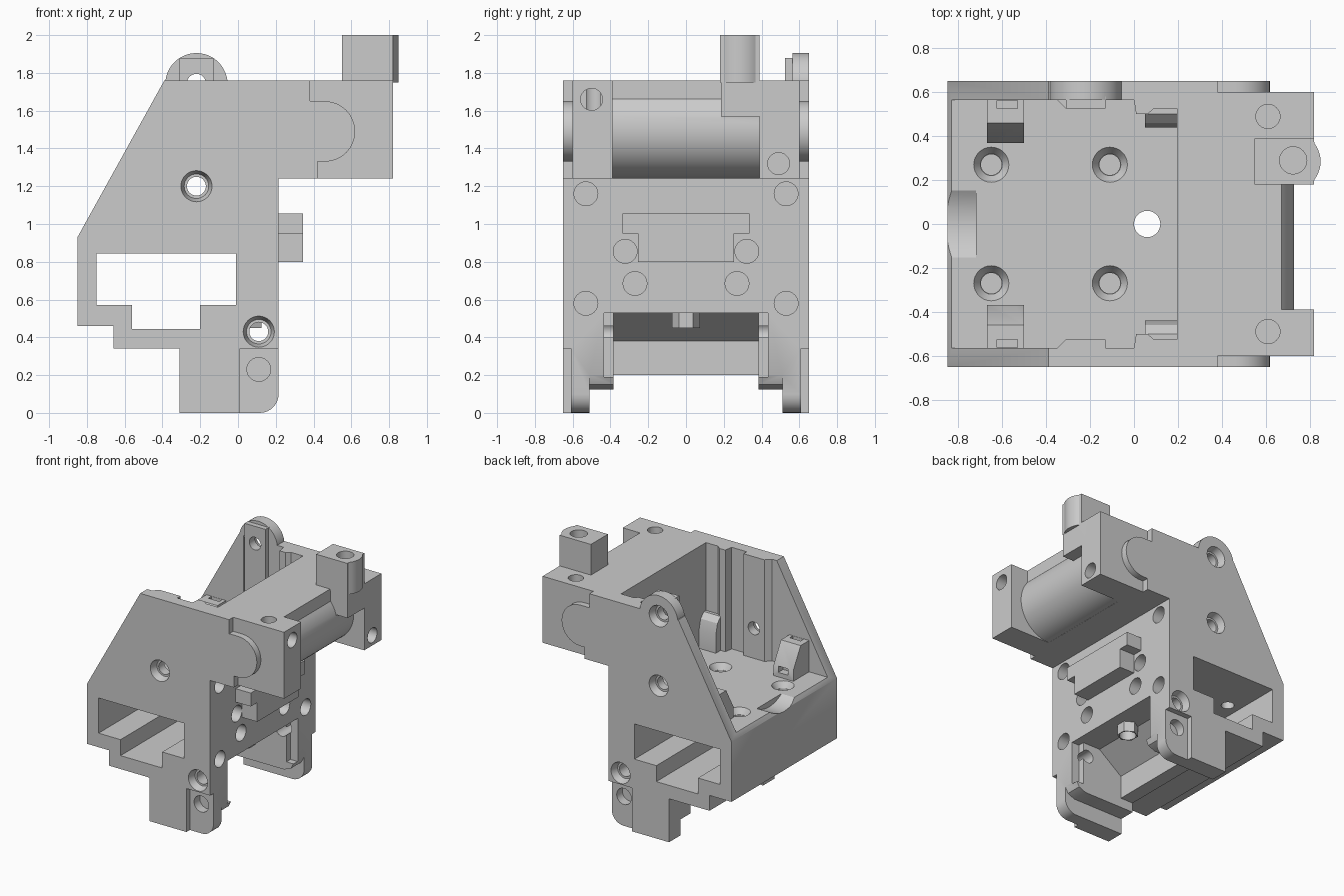
import bpy, bmesh, math
from mathutils import Vector, Matrix

cube = bpy.data.objects.get("Cube")
if cube:
    bpy.data.objects.remove(cube, do_unlink=True)

grey = bpy.data.materials.new("plain grey")
grey.use_nodes = True
grey.diffuse_color = (0.6, 0.6, 0.6, 1)
grey.node_tree.nodes["Principled BSDF"].inputs["Base Color"].default_value = (0.6, 0.6, 0.6, 1)

AXES = {"x": lambda p, t: (t, p[0], p[1]),
        "y": lambda p, t: (p[0], t, p[1]),
        "z": lambda p, t: (p[0], p[1], t)}


def volume(mesh):
    bm = bmesh.new()
    bm.from_mesh(mesh)
    v = bm.calc_volume(signed=True)
    bm.free()
    return v


def finish(name, bm):
    """Turn a consistently wound solid outward and link it."""
    if bm.calc_volume(signed=True) < 0:
        bmesh.ops.reverse_faces(bm, faces=bm.faces)
    mesh = bpy.data.meshes.new(name)
    bm.to_mesh(mesh)
    bm.free()
    mesh.materials.append(grey)
    ob = bpy.data.objects.new(name, mesh)
    bpy.context.scene.collection.objects.link(ob)
    return ob


def prism(name, pts, axis, a, b):
    """Extrude a 2D outline along an axis from a to b."""
    bm = bmesh.new()
    lo, hi = ([bm.verts.new(AXES[axis](p, t)) for p in pts] for t in (a, b))
    bm.faces.new(lo[::-1])
    bm.faces.new(hi)
    for i in range(len(pts)):
        j = (i + 1) % len(pts)
        bm.faces.new((lo[i], lo[j], hi[j], hi[i]))
    return finish(name, bm)


def box(name, x, y, z):
    return prism(name, [(x[0], y[0]), (x[1], y[0]), (x[1], y[1]), (x[0], y[1])], "z", *z)


def cone(name, start, end, r1, r2, sides=32):
    start, end = Vector(start), Vector(end)
    d = end - start
    bm = bmesh.new()
    bmesh.ops.create_cone(bm, cap_ends=True, segments=sides, radius1=r1, radius2=r2, depth=d.length,
                          matrix=Matrix.Translation((start + end) / 2) @ d.to_track_quat("Z", "Y").to_matrix().to_4x4())
    return finish(name, bm)


def arc(cx, cy, r, a, b, n=16):
    return [(cx + r * math.cos(math.radians(a + (b - a) * i / n)),
             cy + r * math.sin(math.radians(a + (b - a) * i / n))) for i in range(n + 1)]


def combine(tool, op):
    """Apply a boolean to the body, taking the first solver with a sound volume."""
    old, extra = volume(body.data), volume(tool.data)
    low, high = (old - extra, old) if op == "DIFFERENCE" else (old, old + extra)
    low = max(low, old * 0.4)
    for solver in ("MANIFOLD", "EXACT", "FLOAT"):
        mod = body.modifiers.new("join", "BOOLEAN")
        mod.operation, mod.solver, mod.object = op, solver, tool
        dg = bpy.context.evaluated_depsgraph_get()
        mesh = bpy.data.meshes.new_from_object(body.evaluated_get(dg))
        body.modifiers.clear()
        new = volume(mesh)
        if low - 1e-4 <= new <= high + 1e-4 and abs(new - old) > 1e-7:
            body.data = mesh
            break
    bpy.data.objects.remove(tool, do_unlink=True)


def cut(tool):
    combine(tool, "DIFFERENCE")


def add(tool):
    combine(tool, "UNION")


def span(s, a, b):
    """A y range on side s, in ascending order."""
    return sorted((s * a, s * b))


# Main body side outline
W = 0.652
body = prism("carriage_body", [(-.85, .46), (-.85, .93), (-.39, 1.76), (.82, 1.76), (.82, 1.24),
             (.215, 1.24)] + arc(.115, .1, .1, 0, -90, 8) + [(-.31, 0), (-.31, .34), (-.66, .34), (-.66, .46)],
             "y", -W, W)

# Open upper bay with ribbed walls
half = [(-1, .565), (-.35, .565), (-.31, .525), (-.13, .525), (-.13, .565), (0, .565),
        (.01, .5), (.06, .5), (.09, .525), (.195, .525)]
cut(prism("bay", half + [(x, -y) for x, y in reversed(half)], "z", .965, 2.2))

# Stepped tunnel across the base
cut(prism("tunnel", [(-.75, .57), (-.75, .845), (-.01, .845), (-.01, .57), (-.2, .57),
                     (-.2, .445), (-.56, .445), (-.56, .57)], "y", -1, 1))

# Space between the legs
cut(prism("leg_gap", [(.3, .53), (0, .53), (-.2, .38), (-.2, .2), (-.4, .2), (-.4, -.1), (.3, -.1)],
          "y", -.385, .385))
for s in (-1, 1):
    cut(prism("inner_leg", [(-.4, -.1), (-.4, .125), (.13, .125), (.19, .15), (.225, .22), (.3, .22), (.3, -.1)],
              "y", *span(s, .38, .51)))
    cut(box("leg_rebate", (.15, .3), span(s, .38, .435), (.19, .53)))
    cut(box("foot_rebate", (.01, .3), span(s, .61, .8), (-.1, .34)))
    # Upper block is narrower than the side plates, which end in a round cap
    cut(prism("cap_outline", [(.38, 1.9), (.38, 1.65)] + arc(.46, 1.49, .16, 90, -90)
              + [(.42, 1.33), (.42, 1.1), (1, 1.1), (1, 1.9)], "y", *span(s, .602, .8)))

# Barrel between the upper arms
rim = arc(.47, 1.5, .259, 39, -90, 24)
cut(prism("barrel_low", [(rim[0][0], 1.9)] + rim + [(.47, 1.1), (1, 1.1), (1, 1.9)], "y", -.39, .185))
rim = [p for p in rim if p[1] < 1.56]
cut(prism("barrel_high", [(1, 1.57), (rim[0][0], 1.57)] + rim + [(.47, 1.1), (1, 1.1)],
          "y", .18, .39))

# Thumb scoop in the floor edge
cut(cone("scoop", (-1, 0, 1.2), (-.72, 0, 1.2), .28, .28, 64))

# Top post with a rounded end
add(prism("top_post", [(.55, .18), (.55, .39), (.82, .39)] + arc(.715, .285, .135, 38, -38, 10)
          + [(.82, .18)], "z", 1.75, 2))

# Round ear on one side plate
add(prism("ear", [(-.385, 1.6)] + arc(-.22, 1.74, .165, 180, 0, 24) + [(-.055, 1.6)], "y", .565, W))
add(box("ear_rib", (-.31, -.13), (.525, .58), (1.6, 1.88)))

# T-shaped rail on the rear face
add(prism("rail", [(-.255, .8), (-.255, .95), (-.335, .95), (-.335, 1.055), (.335, 1.055),
                   (.335, .95), (.255, .95), (.255, .8)], "x", .2, .345))

# Snap clips and corner guides on the bay floor
for s in (-1, 1):
    clip = [(.6, .9), (.6, 1.21), (.46, 1.21), (.37, 1.05), (.37, .9)]
    add(prism("clip", [(s * y, z) for y, z in clip], "x", -.67, -.5))
    cut(box("clip_slot", (-.625, -.53), span(s, .525, .563), (1.1, 1.4)))
    cut(box("clip_window", (-.625, -.54), span(s, .3, .43), (1.0, 1.05)))
    guide = [(.55, .9), (.55, 1.23), (.5, 1.23), (.46, 1.19), (.44, 1.11), (.44, .9)]
    add(prism("guide", [(s * y, z) for y, z in guide], "x", .05, .2))

# Nut boss under the floor
add(cone("nut_boss", (.06, 0, .45), (.06, 0, .56), .075, .075, 6))
cut(cone("centre_hole", (.06, 0, .3), (.06, 0, 1.2), .06, .06))

# Countersunk floor holes
for x in (-.65, -.11):
    for s in (-1, 1):
        cut(cone("floor_hole", (x, s * .27, .8), (x, s * .27, 1.1), .047, .047))
        cut(cone("floor_sink", (x, s * .27, .92), (x, s * .27, .98), .05, .09))

# Side holes
for s in (-1, 1):
    for x, z in ((-.22, 1.2), (.11, .43)) + (((-.22, 1.745),) if s > 0 else ()):
        cut(cone("side_hole", (x, s * .35, z), (x, s * .8, z), .05, .05))
        cut(cone("side_sink", (x, s * .595, z), (x, s * .66, z), .065, .085))
    cut(cone("foot_hole", (.11, s * .54, .23), (.11, s * .8, .23), .063, .063))
    # Top and rear blind holes
    cut(cone("top_hole", (.61, s * .49, 1.6), (.61, s * .49, 1.9), .055, .055))
    for y, z in ((.53, 1.16), (.53, .58), (.322, .855), (.27, .685)):
        cut(cone("rear_hole", (.12, s * y, z), (.4, s * y, z), .063, .063))
cut(cone("post_hole", (.725, .29, 1.8), (.725, .29, 2.2), .062, .062))
for y, z in ((-.5, 1.66), (.49, 1.32)):
    cut(cone("arm_hole", (.65, y, z), (1, y, z), .058, .058))

bpy.ops.object.select_all(action="DESELECT")
body.select_set(True)
bpy.context.view_layer.objects.active = body
bpy.ops.object.shade_smooth_by_angle(angle=math.radians(30))
